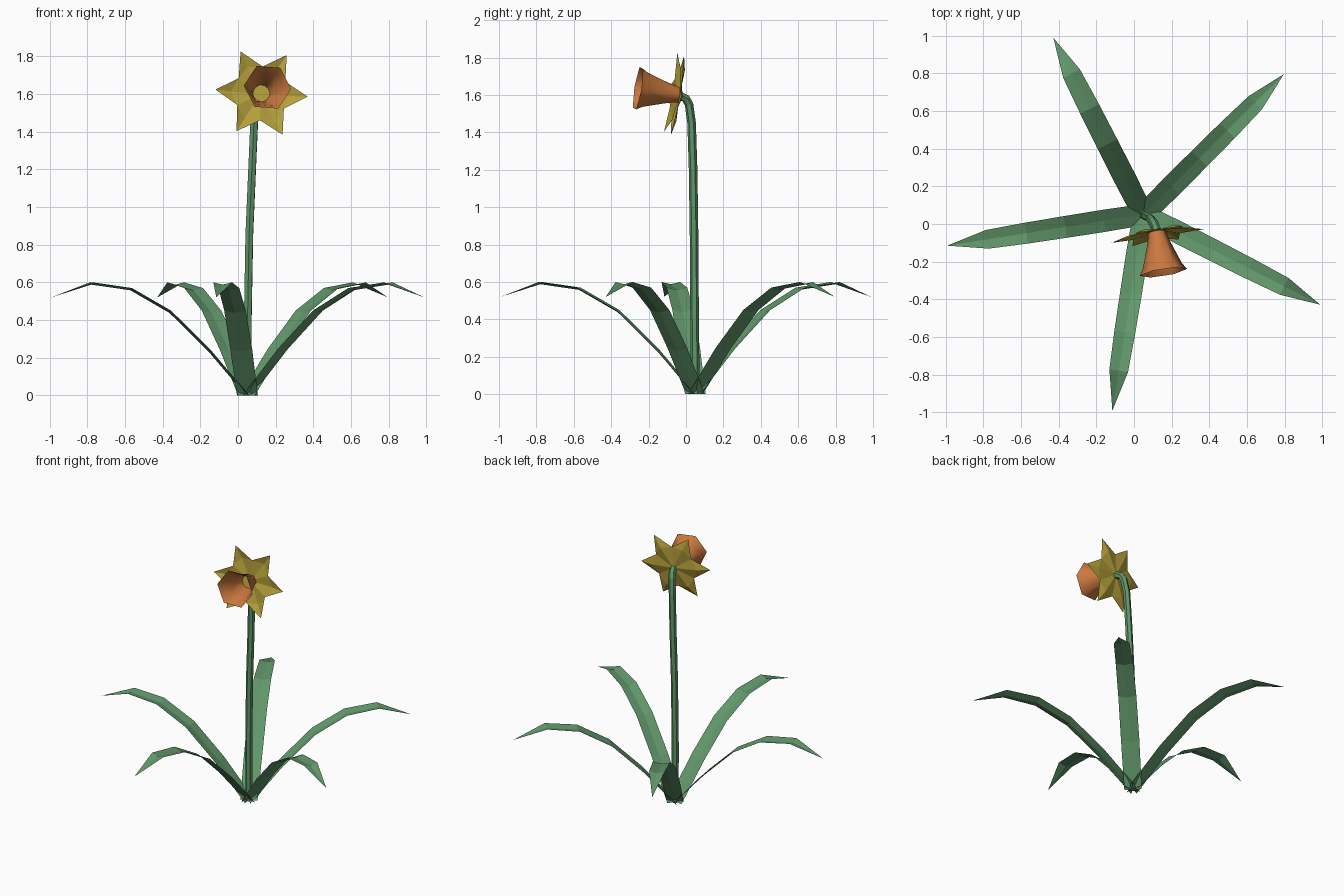
import bpy, math
from mathutils import Matrix, Vector

if "Cube" in bpy.data.objects:
    bpy.data.objects.remove(bpy.data.objects["Cube"])


def material(name, rgb):
    m = bpy.data.materials.new(name)
    m.use_nodes = True
    m.diffuse_color = (*rgb, 1)
    m.node_tree.nodes["Principled BSDF"].inputs["Base Color"].default_value = (*rgb, 1)
    return m


green = material("leaf green", (0.12, 0.31, 0.145))
yellow = material("petal yellow", (0.47, 0.36, 0.045))
orange = material("trumpet orange", (0.60, 0.19, 0.05))


def mesh_object(name, verts, faces, mat, matrix=Matrix(), smooth=False):
    me = bpy.data.meshes.new(name)
    me.from_pydata(verts, [], faces)
    me.materials.append(mat)
    for p in me.polygons:
        p.use_smooth = smooth
    ob = bpy.data.objects.new(name, me)
    ob.matrix_world = matrix
    bpy.context.collection.objects.link(ob)
    return ob


def grid_faces(rows, cols, wrap=False):
    n = cols if wrap else cols - 1
    return [(r * cols + c, r * cols + (c + 1) % cols,
             (r + 1) * cols + (c + 1) % cols, (r + 1) * cols + c)
            for r in range(rows - 1) for c in range(n)]


# Arching leaves: reach, height, half width, with a shallow crease down the middle
leaf_profile = [(0, 0, .056), (.21, .245, .059), (.42, .45, .058),
                (.63, .57, .056), (.84, .6, .05)]
root = Vector((.05, .05, 0))
leaf_verts = []
for reach, height, half in leaf_profile:
    crease = .012 if height else 0
    leaf_verts += [(reach, half, height), (reach, 0, height - crease), (reach, -half, height)]
leaf_verts.append((1.055, 0, .52))
tip = len(leaf_verts) - 1
leaf_faces = [f[::-1] for f in grid_faces(len(leaf_profile), 3)]
leaf_faces += [(tip, tip - 2, tip - 3), (tip, tip - 1, tip - 2)]
for i in range(5):
    turn = Matrix.Rotation(math.radians(45 + 72 * i), 4, 'Z')
    mesh_object(f"leaf_{i + 1}", leaf_verts, leaf_faces, green,
                Matrix.Translation(root) @ turn)

# Stem: six-sided tube that bends over behind the flower
path = [(.05, .05, 0), (.052, .046, .4), (.06, .043, .85), (.075, .038, 1.2),
        (.086, .03, 1.45), (.098, .016, 1.55), (.108, .0, 1.58), (.122, -.035, 1.597)]
curve = bpy.data.curves.new("stem", 'CURVE')
curve.dimensions = '3D'
curve.bevel_depth = .023
curve.bevel_resolution = 1
curve.use_fill_caps = True
spline = curve.splines.new('POLY')
spline.points.add(len(path) - 1)
for point, co in zip(spline.points, path):
    point.co = (*co, 1)
spline.use_smooth = False
curve.materials.append(green)
stem = bpy.data.objects.new("stem", curve)
bpy.context.collection.objects.link(stem)

# Flower frame: local z points out of the trumpet
out = Vector((.16, -1, .16)).normalized()
side = (Vector((1, 0, 0)) - out * out.x).normalized()
up = out.cross(side)
flower = Matrix((side, up, out)).transposed().to_4x4()
flower.translation = (.125, -.062, 1.605)
flower = flower @ Matrix.Rotation(math.radians(-3), 4, 'Z')


def polar(radius, degrees, z):
    a = math.radians(degrees)
    return (radius * math.cos(a), radius * math.sin(a), z)


# Six pointed petals, each folded along its middle rib
star = [(0, 0, -.03)]
star_faces = []
for i in range(6):
    a = 60 * i
    star += [polar(.145, a - 30, -.008), polar(.16, a, -.022), polar(.248, a, .002)]
for i in range(6):
    notch, rib, point = 3 * i + 1, 3 * i + 2, 3 * i + 3
    after = 3 * ((i + 1) % 6) + 1
    star_faces += [(0, notch, rib), (0, rib, after),
                   (notch, point, rib), (rib, point, after)]
mesh_object("petals", star, star_faces, yellow, flower)

# Hexagonal open trumpet
trumpet_profile = [(.046, -.022), (.06, .035), (.105, .165), (.127, .2)]
rings = [polar(r, 60 * i, z) for r, z in trumpet_profile for i in range(6)]
mesh_object("trumpet", rings, grid_faces(len(trumpet_profile), 6, True),
            orange, flower, True)

# Yellow heart at the bottom of the trumpet
heart = [polar(.046, 36 * i, -.004) for i in range(10)]
mesh_object("heart", heart, [tuple(range(10))], yellow, flower)
